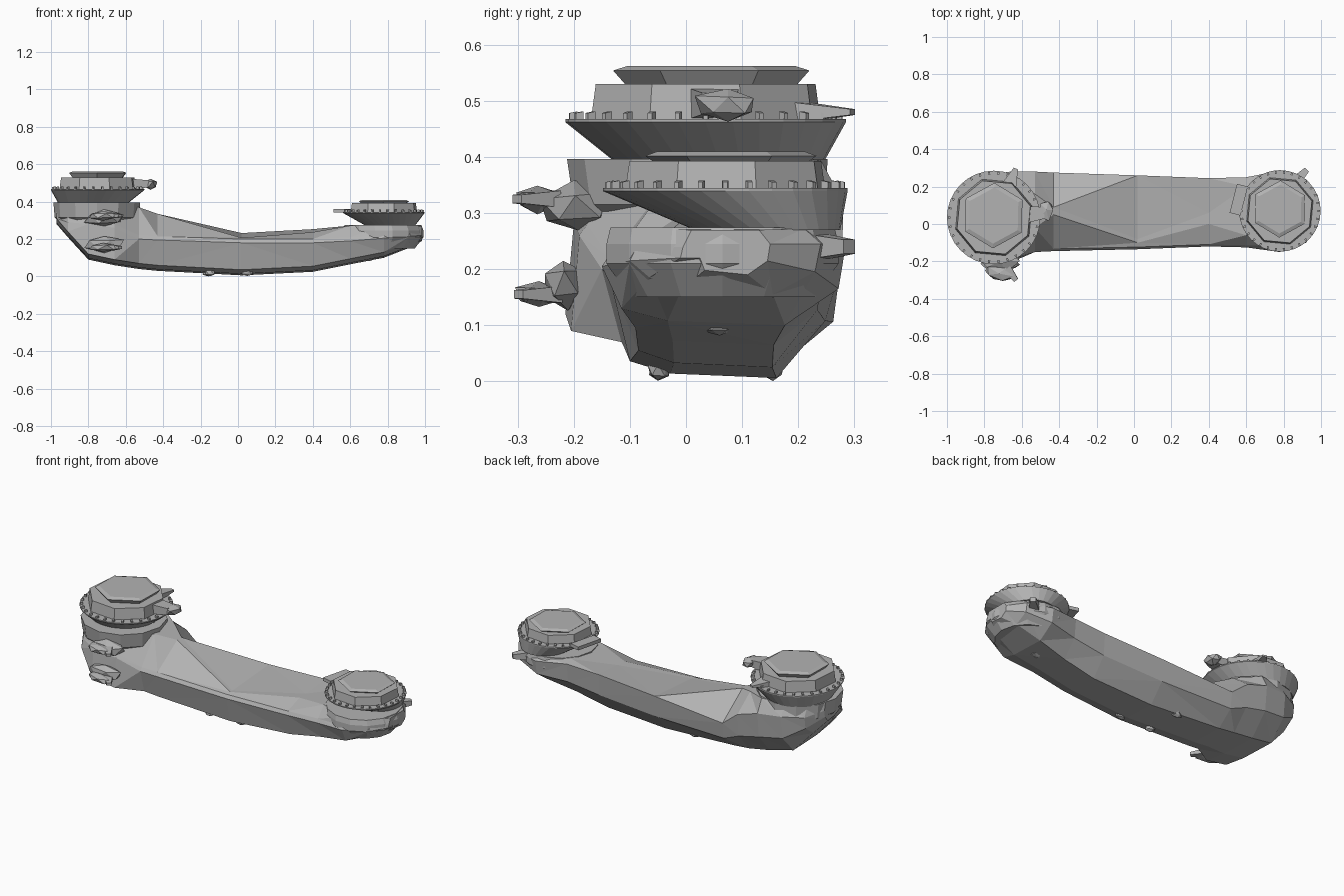
import bpy, bmesh, math, random
from mathutils import Matrix

random.seed(4)
cube = bpy.data.objects.get("Cube")
if cube:
    bpy.data.objects.remove(cube, do_unlink=True)

grey = bpy.data.materials.new("stone grey")
grey.use_nodes = True
grey.diffuse_color = (0.45, 0.45, 0.45, 1)
grey.node_tree.nodes["Principled BSDF"].inputs["Base Color"].default_value = (0.45, 0.45, 0.45, 1)


def add(name, bm):
    bmesh.ops.recalc_face_normals(bm, faces=bm.faces)
    mesh = bpy.data.meshes.new(name)
    bm.to_mesh(mesh)
    bm.free()
    mesh.materials.append(grey)
    obj = bpy.data.objects.new(name, mesh)
    bpy.context.collection.objects.link(obj)
    return obj


def loft(name, sections):
    """Skin closed sections of equal length and cap both ends."""
    bm = bmesh.new()
    rings = [[bm.verts.new(p) for p in s] for s in sections]
    for a, b in zip(rings, rings[1:]):
        for i in range(len(a)):
            j = (i + 1) % len(a)
            bm.faces.new((a[i], a[j], b[j], b[i]))
    bm.faces.new(rings[0])
    bm.faces.new(rings[-1])
    bmesh.ops.triangulate(bm, faces=[f for f in bm.faces if len(f.verts) == 4])
    return add(name, bm)


def turned(name, rings, sides, turn=0.0):
    """Stack of regular polygons; rings hold (x, y, radius, z)."""
    angles = [turn + math.tau * i / sides for i in range(sides)]
    return loft(name, [[(x + r * math.cos(a), y + r * math.sin(a), z) for a in angles]
                       for x, y, r, z in rings])


def blob(name, loc, size, turn=0.0, tilt=0.0, rough=0.2):
    """Faceted, irregular lump of the given full size."""
    bm = bmesh.new()
    bmesh.ops.create_icosphere(bm, subdivisions=1, radius=0.5)
    for v in bm.verts:
        v.co *= 1 + random.uniform(-rough, rough)
    m = (Matrix.Translation(loc) @ Matrix.Rotation(turn, 4, 'Z')
         @ Matrix.Rotation(tilt, 4, 'X') @ Matrix.Diagonal((*size, 1)))
    bmesh.ops.transform(bm, matrix=m, verts=bm.verts)
    return add(name, bm)


def block(name, loc, size, turn=0.0, taper=1.0):
    """Box whose +x end shrinks by taper."""
    bm = bmesh.new()
    bmesh.ops.create_cube(bm, size=1)
    for v in bm.verts:
        if v.co.x > 0:
            v.co.y *= taper
            v.co.z *= taper
    m = (Matrix.Translation(loc) @ Matrix.Rotation(turn, 4, 'Z')
         @ Matrix.Diagonal((*size, 1)))
    bmesh.ops.transform(bm, matrix=m, verts=bm.verts)
    return add(name, bm)


# Curved body: x, front y, back y, bottom z, front edge z, back edge z,
# then the top ridge: front y, back y, z
stations = [
    (-0.97, -0.03, 0.10, 0.28, 0.34, 0.35, -0.02, 0.09, 0.395),
    (-0.91, -0.14, 0.20, 0.21, 0.31, 0.33, -0.12, 0.17, 0.395),
    (-0.80, -0.20, 0.26, 0.09, 0.30, 0.33, -0.16, 0.22, 0.395),
    (-0.66, -0.19, 0.28, 0.06, 0.28, 0.32, -0.12, 0.24, 0.395),
    (-0.53, -0.15, 0.28, 0.04, 0.22, 0.28, -0.02, 0.16, 0.37),
    (-0.43, -0.145, 0.275, 0.03, 0.215, 0.20, 0.05, 0.09, 0.335),
    (0.02, -0.135, 0.26, 0.006, 0.20, 0.232, -0.10, -0.08, 0.207),
    (0.40, -0.12, 0.245, 0.025, 0.20, 0.253, 0.0, 0.06, 0.237),
    (0.60, -0.125, 0.25, 0.065, 0.21, 0.262, -0.06, 0.20, 0.272),
    (0.78, -0.15, 0.285, 0.10, 0.225, 0.245, -0.12, 0.25, 0.272),
    (0.92, -0.10, 0.24, 0.155, 0.235, 0.245, -0.07, 0.21, 0.272),
    (0.985, -0.01, 0.15, 0.19, 0.24, 0.245, 0.01, 0.13, 0.27),
]


def body_section(x, y0, y1, zb, zf, zk, ya, yb, zr):
    w = y1 - y0
    inset = 0.035 if x > -0.6 else -0.015
    return [(x, y0 + inset, zb + 0.03), (x, y0 + 0.27 * w, zb + 0.008), (x, y1 - 0.25 * w, zb),
            (x, y1 - 0.03 * w, zb + 0.45 * (zk - zb)), (x, y1, zk),
            (x, yb, zr), (x, ya, zr), (x, y0 + 0.03 * w, zf), (x, y0, zf - 0.02)]


loft("curved_body", [body_section(*s) for s in stations])

# Collars that round off both ends of the body
turned("large_collar", [(-0.755, 0.03, 0.2, 0.29), (-0.755, 0.025, 0.225, 0.315),
                        (-0.755, 0.02, 0.232, 0.396)], 12)
turned("small_collar", [(0.775, 0.065, 0.17, 0.15), (0.78, 0.065, 0.212, 0.21),
                        (0.78, 0.065, 0.212, 0.245), (0.775, 0.065, 0.205, 0.274)], 14)

# Toothed discs: skewed dish, faceted drum, low cap and rim studs
discs = [("large", -0.75, 0.035, 0.25, (-0.775, 0.06, 0.185, 0.39), 0.468, 0.53, 0.562),
         ("small", 0.78, 0.07, 0.218, (0.815, 0.145, 0.13, 0.27), 0.345, 0.393, 0.41)]
for name, x, y, r, base, rim, drum, top in discs:
    turned(name + "_dish", [base, (x, y, r, rim - 0.006), (x, y, r, rim)], 32)
    turned(name + "_drum", [(x, y, 0.86 * r, rim - 0.01), (x, y, 0.82 * r, drum)], 8, 0.3)
    turned(name + "_cap", [(x, y + 0.01, 0.58 * r, drum - 0.01), (x, y + 0.01, 0.7 * r, top - 0.008),
                           (x, y + 0.01, 0.6 * r, top)], 6, 0.5)
    for i in range(30):
        a = math.tau * i / 30
        block(f"{name}_stud_{i}", (x + 0.95 * r * math.cos(a), y + 0.95 * r * math.sin(a),
                                   rim + 0.004), (0.014, 0.012, 0.018), a, 0.7)

# Knob and fin beside the large disc
block("knob_arm", (-0.53, 0.055, 0.495), (0.10, 0.09, 0.055), 0.1, 0.7)
blob("knob", (-0.468, 0.075, 0.492), (0.08, 0.12, 0.065))
block("large_disc_fin", (-0.65, 0.25, 0.48), (0.10, 0.08, 0.035), 1.2, 0.3)

# Tab and rear spur beside the small disc
block("small_disc_tab", (0.56, 0.13, 0.352), (0.06, 0.16, 0.02), -0.25)
block("rear_spur", (0.89, 0.255, 0.24), (0.10, 0.06, 0.05), 0.8, 0.5)

# Paired snouts on the front under the large disc: y and z of the lump, then of the tip
for name, y, z, tip_y, tip_z, length in (("upper", -0.195, 0.31, -0.265, 0.325, 0.14),
                                         ("lower", -0.215, 0.175, -0.262, 0.155, 0.08)):
    blob(name + "_snout", (-0.715, y, z), (0.22, length, 0.09), 0, 0.1, 0.12)
    blob(name + "_snout_tip", (-0.72, tip_y, tip_z), (0.17, 0.08, 0.05), -0.2, 0, 0.12)
    block(name + "_snout_spike", (-0.655, tip_y - 0.005, tip_z), (0.08, 0.05, 0.03), -0.9, 0.5)

# Small bumps on the underside
for name, x, y in (("front", -0.15, -0.05), ("middle", 0.05, -0.05), ("back", -0.16, 0.155)):
    blob(name + "_foot", (x, y, 0.02), (0.06, 0.04, 0.04))
blob("underside_lump", (0.70, 0.06, 0.1), (0.10, 0.06, 0.045))
